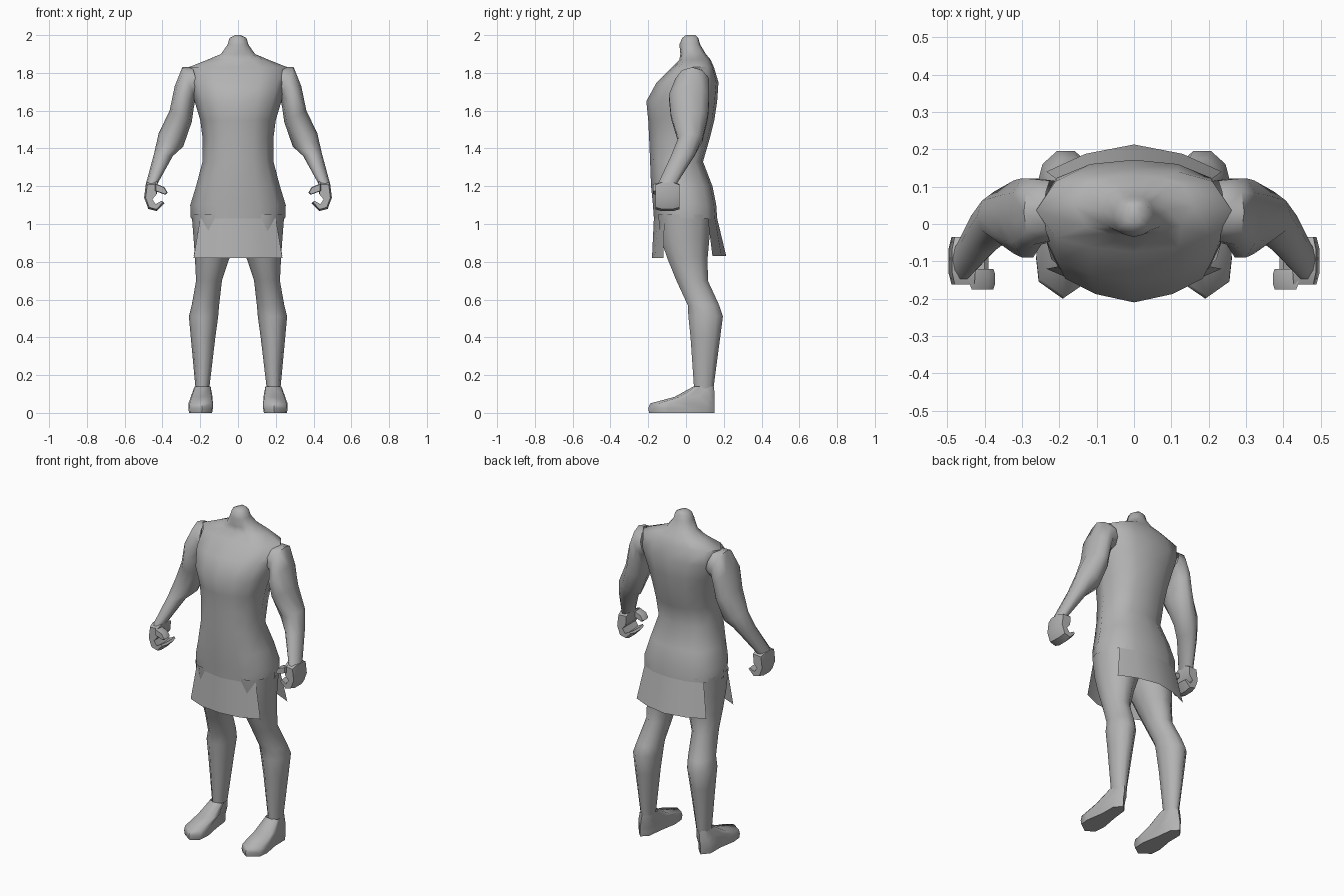
import bpy, bmesh, math

if "Cube" in bpy.data.objects:
    bpy.data.objects.remove(bpy.data.objects["Cube"])

grey = bpy.data.materials.new("plain grey")
grey.diffuse_color = (0.45, 0.45, 0.45, 1)
grey.use_nodes = True
grey.node_tree.nodes["Principled BSDF"].inputs["Base Color"].default_value = grey.diffuse_color


def finish(name, bm, mirror=False, angle=60):
    """Turn a bmesh into a smooth object, optionally mirrored across x."""
    bmesh.ops.recalc_face_normals(bm, faces=bm.faces)
    me = bpy.data.meshes.new(name)
    bm.to_mesh(me)
    bm.free()
    me.materials.append(grey)
    ob = bpy.data.objects.new(name, me)
    bpy.context.collection.objects.link(ob)
    if mirror:
        ob.modifiers.new("mirror", 'MIRROR')
    bpy.ops.object.select_all(action='DESELECT')
    ob.select_set(True)
    bpy.context.view_layer.objects.active = ob
    bpy.ops.object.shade_smooth_by_angle(angle=math.radians(angle))
    return ob


def loft(name, rings, start=False, end=False, closed=True, mirror=False, angle=60):
    """Skin a list of equal-length point rings."""
    bm = bmesh.new()
    rows = [[bm.verts.new(p) for p in ring] for ring in rings]
    n = len(rows[0])
    for a, b in zip(rows, rows[1:]):
        for i in range(n if closed else n - 1):
            j = (i + 1) % n
            bm.faces.new((a[i], a[j], b[j], b[i]))
    if start:
        bm.faces.new(rows[0])
    if end:
        bm.faces.new(rows[-1])
    return finish(name, bm, mirror, angle)


def limb_ring(inner, outer, yf, yb, n=10):
    """Oval between an inner and an outer (x, z) point and two depths."""
    pts = []
    for i in range(n):
        t = 2 * math.pi * i / n
        u, v = (1 + math.cos(t)) / 2, (1 + math.sin(t)) / 2
        pts.append((inner[0] + (outer[0] - inner[0]) * u, yf + (yb - yf) * v,
                    inner[1] + (outer[1] - inner[1]) * u))
    return pts


# torso: z, half width, front depth, back depth
half = [(0, -1), (.45, -.88), (.8, -.66), (1, 0), (.8, .7), (.45, .93), (0, 1)]
outline = half + [(-x, y) for x, y in half[-2:0:-1]]


def torso_ring(z, w, yf, yb):
    c, r = (yf + yb) / 2, (yb - yf) / 2
    return [(x * w, c + y * r, z) for x, y in outline]


torso = [(1.03, .25, -.17, .165), (1.10, .253, -.175, .16), (1.2, .222, -.185, .14),
         (1.33, .188, -.19, .09), (1.45, .187, -.195, .125), (1.55, .20, -.20, .15),
         (1.65, .23, -.21, .165), (1.75, .26, -.155, .172), (1.83, .262, -.075, .148),
         (1.87, .16, -.035, .13), (1.90, .09, -.03, .105), (1.95, .055, -.035, .075),
         (1.985, .045, -.02, .065), (2.0, .015, 0, .05)]
loft("torso", [torso_ring(*t) for t in torso], end=True)

# tunic flaps hanging from the hips, open at the sides
hip = torso_ring(*torso[0])
for name, sign, z, depths in (("front_flap", -1, .82, (.18, .165, .12)),
                              ("back_flap", 1, .83, (.213, .188, .14))):
    top = sorted(p for p in hip if p[1] * sign > .08)
    xs = (.235, .13, 0, .13, .235)
    ys = depths[::-1] + depths[1:]
    low = [(math.copysign(x, t[0]) if x else 0, sign * y, z)
           for x, y, t in zip(xs, ys, top)]
    loft(name, [top, low], closed=False)

# arms from shoulder to wrist: inner point, outer point, front, back
arm = [((.20, 1.68), (.24, 1.83), -.05, .12), ((.225, 1.66), (.295, 1.83), -.06, .125),
       ((.235, 1.61), (.335, 1.73), -.095, .128), ((.245, 1.54), (.362, 1.6), -.085, .122),
       ((.29, 1.41), (.42, 1.48), -.045, .09), ((.345, 1.36), (.445, 1.37), -.08, .05),
       ((.425, 1.215), (.487, 1.215), -.15, -.045)]
loft("arm", [limb_ring(*a) for a in arm], mirror=True)


def plate(name, profile, yf, yb):
    """Extruded side profile whose ends taper slightly."""
    cx = sum(p[0] for p in profile) / len(profile)
    cz = sum(p[1] for p in profile) / len(profile)
    rings = [[(cx + (x - cx) * s, yf + (yb - yf) * t, cz + (z - cz) * s) for x, z in profile]
             for t, s in ((0, .85), (.25, 1), (.75, 1), (1, .85))]
    loft(name, rings, True, True, mirror=True, angle=50)


# curled hand and thumb
plate("hand", [(.425, 1.225), (.487, 1.22), (.497, 1.14), (.475, 1.08), (.43, 1.068),
               (.39, 1.11), (.40, 1.12), (.435, 1.10), (.455, 1.13), (.43, 1.16)], -.162, -.035)
plate("thumb", [(.44, 1.215), (.39, 1.195), (.372, 1.165), (.385, 1.155), (.44, 1.175)],
      -.175, -.12)

# legs: z, inner x, outer x, front, back
leg = [(1.05, 0, .245, -.155, .14), (.92, .005, .235, -.14, .13),
       (.82, .045, .228, -.105, .12), (.70, .085, .222, -.055, .12),
       (.57, .10, .245, .005, .18), (.51, .105, .26, .008, .2),
       (.4, .12, .25, .02, .185), (.13, .152, .225, .04, .148)]
loft("leg", [limb_ring((a, z), (b, z), f, k) for z, a, b, f, k in leg], mirror=True)

# feet: outline from toe to heel, as sideways and lengthways fractions
sole = [(.45, 0), (.95, .13), (1, .3), (.86, .6), (.85, .88), (.55, 1),
        (.25, .9), (.15, .6), (0, .3), (.05, .1)]
foot = [(.14, .145, .23, .04, .148), (.085, .135, .25, -.06, .152),
        (.05, .133, .262, -.19, .152), (.025, .133, .262, -.2, .152), (0, .137, .26, -.195, .15)]
loft("foot", [[(a + (b - a) * u, f + (k - f) * v, z) for u, v in sole]
              for z, a, b, f, k in foot], end=True, mirror=True)
